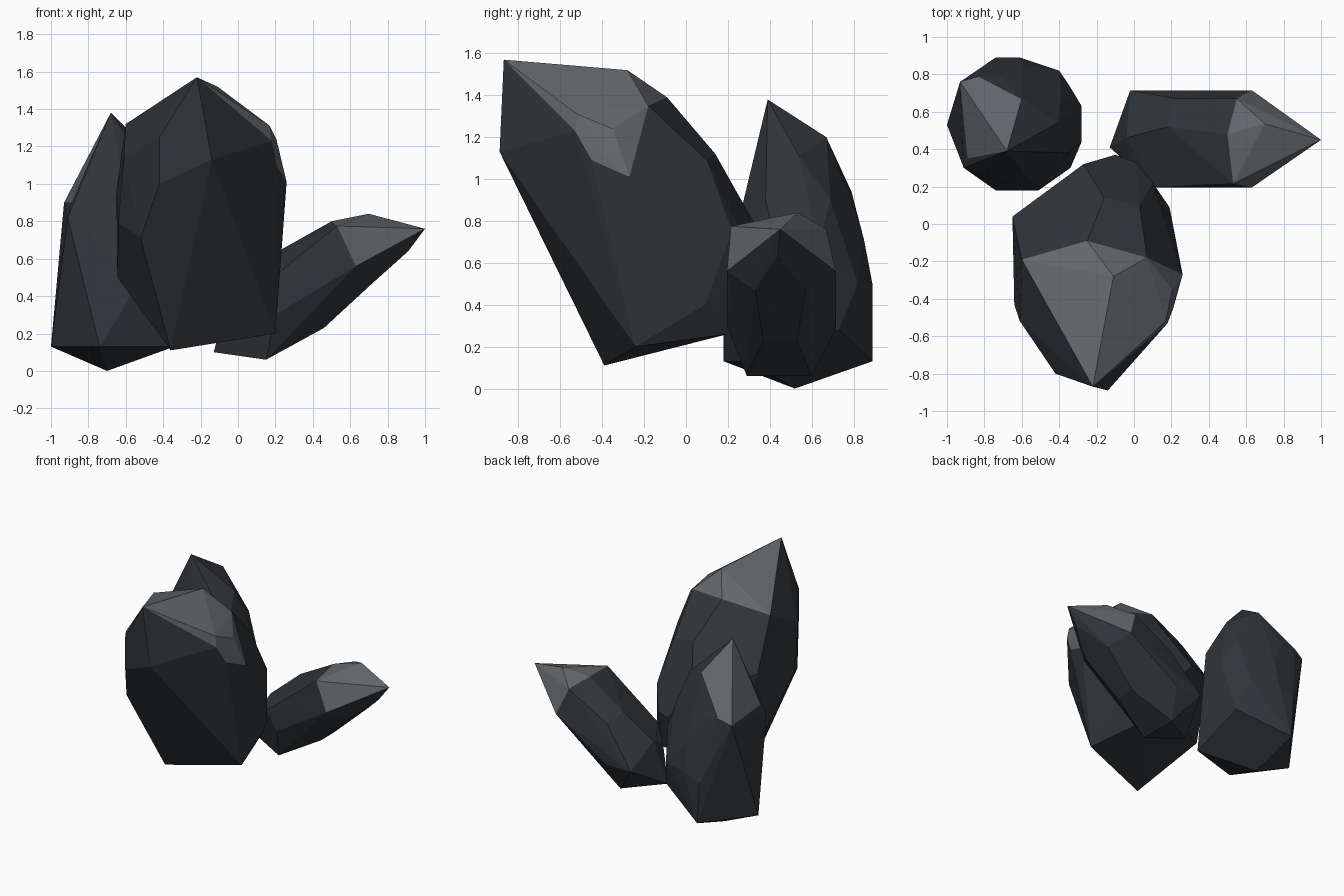
import bpy, bmesh, math


def material(name, colour):
    m = bpy.data.materials.new(name)
    m.diffuse_color = (*colour, 1)
    return m


dark = material("dark_stone", (0.031, 0.036, 0.041))
light = material("light_stone", (0.125, 0.137, 0.147))


def crystal(name, tip, body):
    """Faceted convex crystal; facets lying wholly between tip corners are lighter."""
    bm = bmesh.new()
    tips = {bm.verts.new(c) for c in tip}
    for c in body:
        bm.verts.new(c)
    bmesh.ops.convex_hull(bm, input=bm.verts[:])
    loose = [v for v in bm.verts if not v.link_faces]
    tips -= set(loose)
    bmesh.ops.delete(bm, geom=loose, context='VERTS')
    for f in bm.faces:
        f.material_index = int(all(v in tips for v in f.verts))
    # merge nearly coplanar triangles into clean facets
    bmesh.ops.dissolve_limit(bm, angle_limit=math.radians(4), verts=bm.verts[:],
                             edges=bm.edges[:], delimit={'MATERIAL'})
    bmesh.ops.recalc_face_normals(bm, faces=bm.faces[:])
    me = bpy.data.meshes.new(name)
    bm.to_mesh(me)
    bm.free()
    me.materials.append(dark)
    me.materials.append(light)
    ob = bpy.data.objects.new(name, me)
    bpy.context.collection.objects.link(ob)
    return ob


# Large crystal leaning towards the front
crystal("large_crystal", [
    (-.22, -.87, 1.57), (-.11, -.28, 1.52), (-.25, -.09, 1.39),
    (-.60, -.19, 1.32), (.07, -.18, 1.35), (.17, -.52, 1.31),
    (.18, -.53, 1.23), (.205, -.35, 1.24), (.21, -.45, 1.09), (.26, -.27, 1.01)
], [
    (-.14, -.89, 1.13),
    (-.16, .14, 1.12), (.03, .10, 1.09), (.10, .22, .75),         # back
    (.20, -.06, .61), (.19, .09, .40), (-.27, .32, .80),
    (-.10, .37, .59), (.01, .33, .60), (-.65, .04, .96),
    (-.61, -.52, 1.14), (-.42, -.80, 1.25), (-.42, -.80, 1.00),   # left
    (-.52, -.64, .71), (-.64, -.43, .79), (-.645, -.10, .50),
    (.20, -.24, .20), (-.36, -.39, .11), (.08, .20, .26),         # base
    (-.10, .30, .32), (-.50, .10, .34)])

# Upright crystal at the back left
crystal("upright_crystal", [
    (-.68, .39, 1.38), (-.60, .67, 1.20), (-.93, .76, .90),
    (-.83, .79, .94), (-.89, .35, .90), (-.35, .38, .90)
], [
    (-.41, .54, 1.11), (-.71, .79, .93), (-.39, .69, .90),
    (-.91, .30, .82), (-.28, .44, .65), (-.28, .63, .68),         # body
    (-.60, .85, .71), (-.40, .82, .50), (-.61, .89, .50),
    (-.74, .89, .45), (-.51, .18, .50),
    (-1.0, .53, .13), (-.74, .18, .13), (-.34, .30, .13),         # base
    (-.34, .73, .28), (-.72, .89, .13), (-.70, .52, 0)])

# Small crystal leaning out to the right
crystal("small_crystal", [
    (1.0, .45, .76), (.70, .535, .84), (.53, .215, .775),
    (.63, .195, .56), (.63, .715, .56), (.55, .67, .76), (.50, .48, .80)
], [
    (.91, .44, .64), (.72, .33, .47), (.72, .57, .47),            # underside
    (.46, .37, .23), (.46, .53, .23), (.15, .29, .06), (.15, .60, .06),
    (-.13, .41, .10), (.20, .195, .30), (.20, .715, .28),         # root
    (-.02, .715, .28), (.18, .52, .62), (.22, .67, .58),
    (-.04, .46, .43), (-.03, .33, .37), (.11, .195, .44)])
